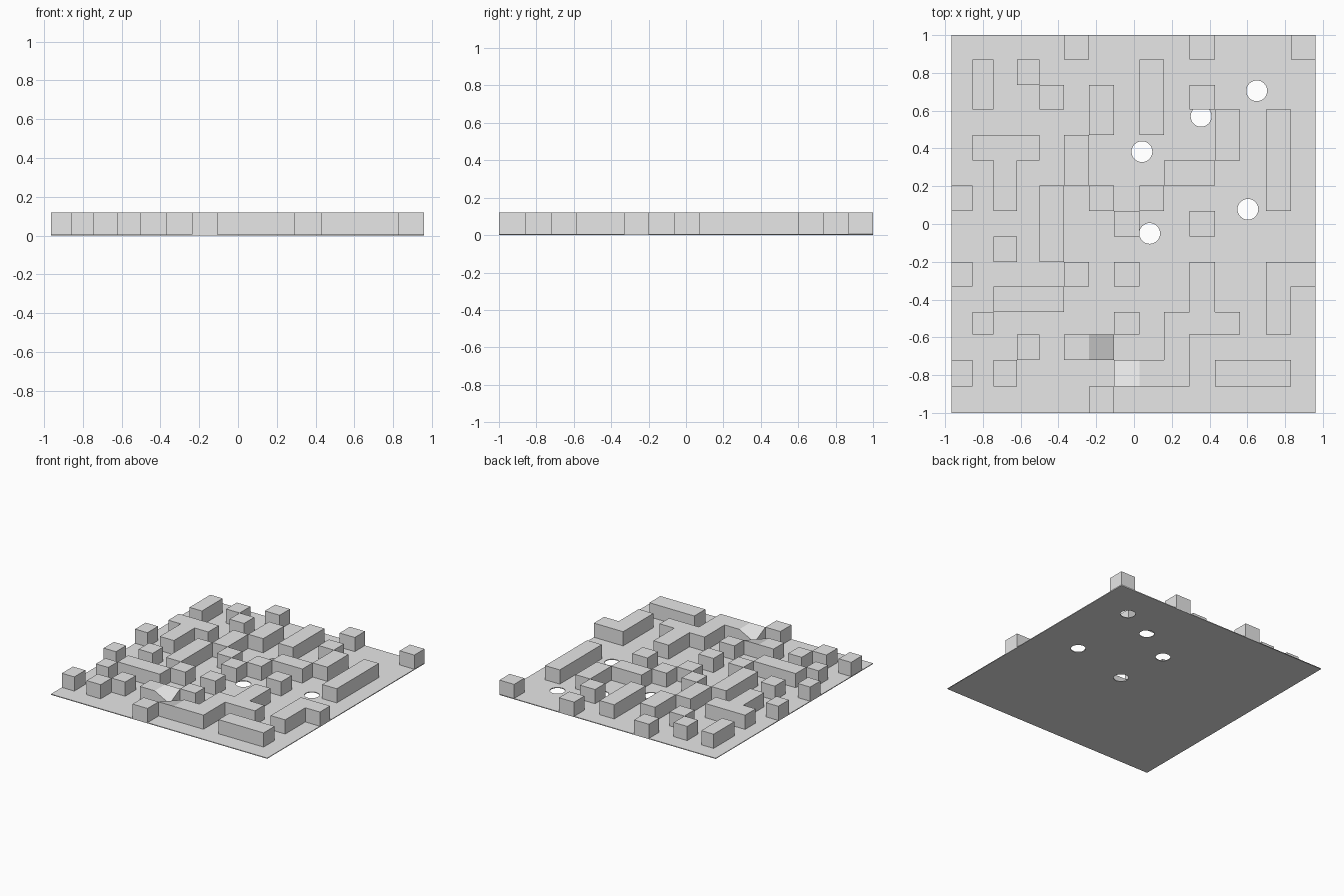
import bpy, bmesh, math

if "Cube" in bpy.data.objects:
    bpy.data.objects.remove(bpy.data.objects["Cube"])

# Single grey material
grey = bpy.data.materials.new("light grey")
grey.diffuse_color = (0.8, 0.8, 0.8, 1)
grey.use_nodes = True
grey.node_tree.nodes["Principled BSDF"].inputs["Base Color"].default_value = grey.diffuse_color

FLOOR, TOP = 0.006, 0.12
XS = [-0.965, -0.855, -0.745, -0.62, -0.50, -0.37, -0.238, -0.105,
      0.03, 0.16, 0.295, 0.43, 0.56, 0.70, 0.83, 0.96]
YS = [1, 0.87, 0.735, 0.605, 0.47, 0.335, 0.205, 0.07,
      -0.065, -0.2, -0.33, -0.465, -0.585, -0.72, -0.86, -1]

# Maze plan, back row first
PLAN = [
    ".....#....#...#",
    ".#.#....#......",
    ".#..#.#.#.#....",
    "......#.#..#.#.",
    ".###.#.....#.#.",
    "..#..#...##..#.",
    "#.#.#.#.#....#.",
    "....#..#..#....",
    "..#.#..........",
    "#....#.#..#..##",
    "..###.....#..#.",
    ".#.....#.###.#.",
    "...#.##..#.....",
    "#.#....###.###.",
    "......#........",
]


def is_wall(r, c):
    return 0 <= r < 15 and 0 <= c < 15 and PLAN[r][c] == "#"


# Base board: flat outline with round holes
curve = bpy.data.curves.new("base_board", "CURVE")
curve.dimensions = "2D"
curve.fill_mode = "BOTH"
curve.extrude = FLOOR / 2


def add_loop(points):
    s = curve.splines.new("POLY")
    s.points.add(len(points) - 1)
    for p, (x, y) in zip(s.points, points):
        p.co = (x, y, 0, 1)
    s.use_cyclic_u = True


add_loop([(-0.965, -1), (0.96, -1), (0.96, 1), (-0.965, 1)])
for hx, hy in [(0.65, 0.705), (0.355, 0.57), (0.042, 0.383), (0.603, 0.078), (0.083, -0.05)]:
    add_loop([(hx + 0.055 * math.cos(a * math.tau / 32),
               hy + 0.055 * math.sin(a * math.tau / 32)) for a in range(32)])
board = bpy.data.objects.new("base_board", curve)
board.location.z = FLOOR / 2
bpy.context.collection.objects.link(board)
curve.materials.append(grey)
bpy.context.view_layer.objects.active = board
board.select_set(True)
bpy.ops.object.convert(target="MESH")

# Maze walls: tops plus sides wherever a wall cell meets open floor
bm = bmesh.new()


def quad(pts):
    bm.faces.new([bm.verts.new(p) for p in pts])


for r in range(15):
    for c in range(15):
        if not is_wall(r, c):
            continue
        x0, x1, y1, y0 = XS[c], XS[c + 1], YS[r], YS[r + 1]
        ring = [(x0, y0), (x1, y0), (x1, y1), (x0, y1)]
        quad([(x, y, TOP) for x, y in ring])
        for i, (dr, dc) in enumerate([(1, 0), (0, 1), (-1, 0), (0, -1)]):
            if not is_wall(r + dr, c + dc):
                a, b = ring[i], ring[(i + 1) % 4]
                quad([(*a, FLOOR), (*b, FLOOR), (*b, TOP), (*a, TOP)])
bmesh.ops.remove_doubles(bm, verts=bm.verts, dist=0.001)

# Dented corner where two wall blocks touch
for v in bm.verts:
    if v.co.z > 0.1 and abs(v.co.x + 0.105) < 0.01 and abs(v.co.y + 0.72) < 0.01:
        v.co.z = 0.05
mesh = bpy.data.meshes.new("maze_walls")
bm.to_mesh(mesh)
bm.free()
mesh.materials.append(grey)
bpy.context.collection.objects.link(bpy.data.objects.new("maze_walls", mesh))
